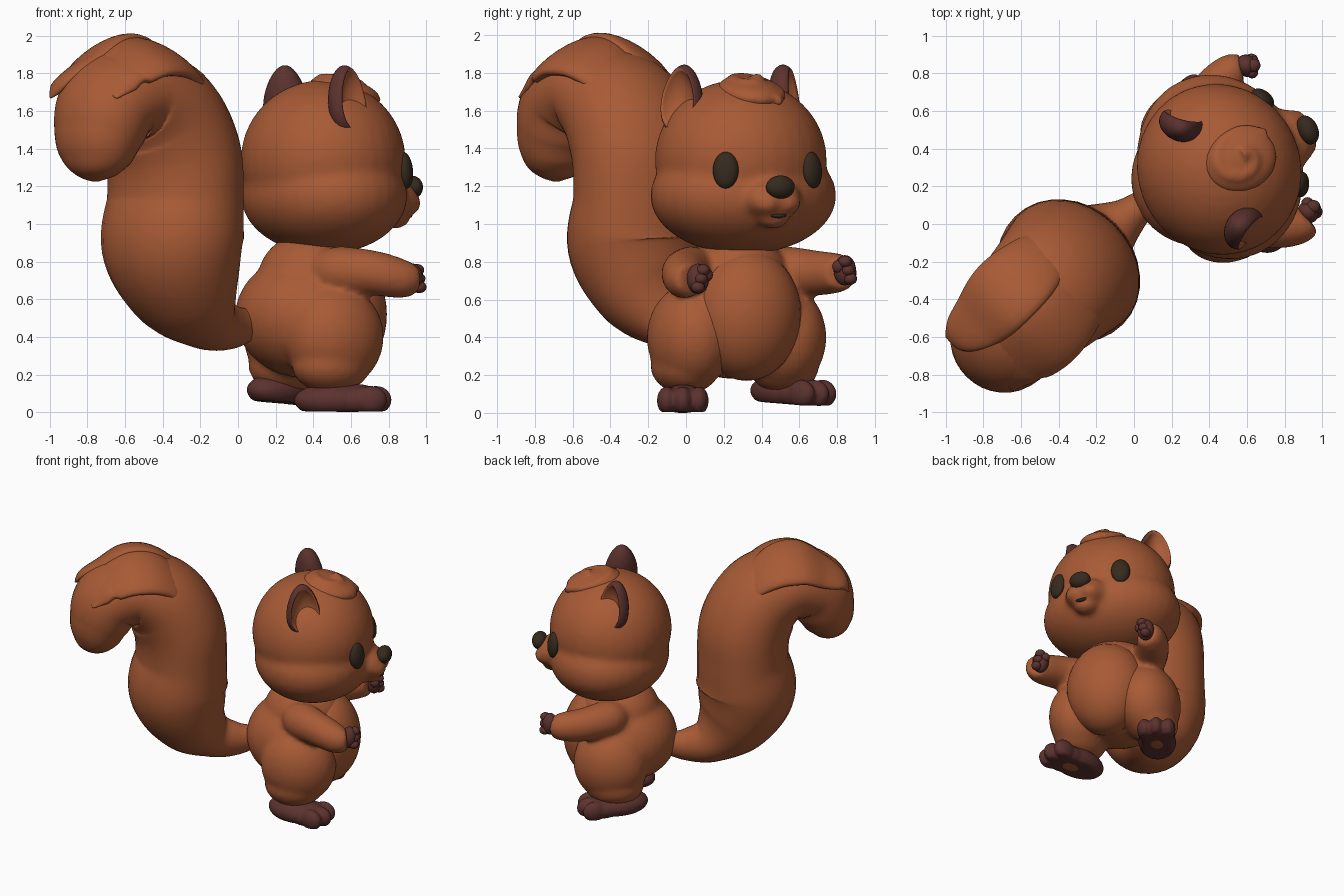
import bpy, bmesh, math
from mathutils import Matrix, Vector

cube = bpy.data.objects.get("Cube")
if cube:
    bpy.data.objects.remove(cube)


def material(name, rgb):
    m = bpy.data.materials.new(name)
    m.use_nodes = True
    m.diffuse_color = (*rgb, 1)
    m.node_tree.nodes["Principled BSDF"].inputs["Base Color"].default_value = (*rgb, 1)
    return m


FUR = material("russet_fur", (0.39, 0.103, 0.036))
DARK = material("dark_brown", (0.105, 0.032, 0.028))
BLACK = material("eye_brown_black", (0.036, 0.023, 0.013))

# Local frames: x forward, y to the animal's left, z up
BODY = Matrix.Translation((0.43, 0.28, 0)) @ Matrix.Rotation(math.radians(24), 4, "Z")
TAIL = Matrix.Rotation(math.radians(45), 4, "Z")


def finish(name, bm, mats, frame=BODY, voxel=0, smooth=6):
    bmesh.ops.recalc_face_normals(bm, faces=bm.faces)
    bm.transform(frame)
    for f in bm.faces:
        f.smooth = True
    me = bpy.data.meshes.new(name)
    bm.to_mesh(me)
    bm.free()
    for m in mats:
        me.materials.append(m)
    ob = bpy.data.objects.new(name, me)
    bpy.context.collection.objects.link(ob)
    if voxel:
        r = ob.modifiers.new("blend", "REMESH")
        r.mode = "VOXEL"
        r.voxel_size = voxel
        r.use_smooth_shade = True
        s = ob.modifiers.new("soften", "SMOOTH")
        s.factor = 0.5
        s.iterations = smooth
    return ob


def blob(bm, centre, radii, turn=0, tilt=0):
    m = (Matrix.Translation(centre) @ Matrix.Rotation(turn, 4, "Z")
         @ Matrix.Rotation(tilt, 4, "Y") @ Matrix.Diagonal((*radii, 1)))
    bmesh.ops.create_uvsphere(bm, u_segments=32, v_segments=20, radius=1, matrix=m)


def catmull(p, t):
    i = min(int(t), len(p) - 2)
    f = t - i
    a, b, c, d = (p[max(0, min(len(p) - 1, i + k))] for k in (-1, 0, 1, 2))
    return [0.5 * (2 * q + (r - o) * f + (2 * o - 5 * q + 4 * r - s) * f * f
                   + (3 * q - o - 3 * r + s) * f ** 3) for o, q, r, s in zip(a, b, c, d)]


def sweep(bm, pts, side=(0, 1, 0), seg=32, steps=8):
    """Oval tube through points (x, y, z, half width along side, half thickness)."""
    n = (len(pts) - 1) * steps
    samples = [catmull(pts, i / steps) for i in range(n + 1)]
    rings = []
    for i, s in enumerate(samples):
        t = (Vector(samples[min(n, i + 1)][:3]) - Vector(samples[max(0, i - 1)][:3])).normalized()
        across = Vector(side)
        across = (across - t * across.dot(t)).normalized()
        up = t.cross(across)
        rings.append([bm.verts.new(Vector(s[:3]) + across * s[3] * math.cos(a) + up * s[4] * math.sin(a))
                      for a in (math.tau * k / seg for k in range(seg))])
    for r0, r1 in zip(rings, rings[1:]):
        for k in range(seg):
            bm.faces.new((r0[k], r0[(k + 1) % seg], r1[(k + 1) % seg], r1[k]))
    bm.faces.new(rings[0])
    bm.faces.new(rings[-1])


# Torso, thighs and arms blended together
bm = bmesh.new()
blob(bm, (-0.07, 0, 0.51), (0.385, 0.37, 0.33))
blob(bm, (-0.04, 0, 0.71), (0.29, 0.28, 0.25))
for s in (1, -1):
    blob(bm, (-0.03, 0.27 * s, 0.40), (0.27, 0.22, 0.28))
    blob(bm, (-0.055, 0.285 * s, 0.25), (0.215, 0.18, 0.15))
    lift = 0.015 * s
    sweep(bm, [(-0.10, 0.18 * s, 0.75, 0.08, 0.08), (-0.02, 0.26 * s, 0.75, 0.13, 0.13),
               (0.14, 0.38 * s, 0.74, 0.12, 0.12), (0.28, 0.44 * s, 0.725 + lift, 0.105, 0.105),
               (0.35, 0.43 * s, 0.725 + lift, 0.085, 0.085)], side=(0, 0, 1))
finish("torso", bm, [FUR], voxel=0.02)

# Rounded belly panel
bm = bmesh.new()
blob(bm, (0.10, 0, 0.52), (0.265, 0.295, 0.35))
finish("belly", bm, [FUR])

# Head with cheeks and muzzle
bm = bmesh.new()
blob(bm, (0.025, 0.0, 1.34), (0.435, 0.46, 0.425))
blob(bm, (0.035, 0.01, 1.15), (0.43, 0.505, 0.31))
blob(bm, (0.44, 0, 1.13), (0.11, 0.16, 0.11))
for s in (1, -1):
    blob(bm, (0.485, 0.055 * s, 1.11), (0.08, 0.08, 0.065))
blob(bm, (0.44, 0, 1.025), (0.08, 0.085, 0.05))
finish("head", bm, [FUR], voxel=0.02, smooth=9)

# Nose, eyes and mouth
bm = bmesh.new()
blob(bm, (0.54, 0, 1.195), (0.055, 0.08, 0.062))
finish("nose", bm, [BLACK])
for s, label in ((1, "left"), (-1, "right")):
    bm = bmesh.new()
    blob(bm, (0.39, 0.25 * s, 1.285), (0.042, 0.068, 0.097), turn=0.5 * s, tilt=-0.1)
    finish(label + "_eye", bm, [BLACK])
bm = bmesh.new()
sweep(bm, [(0.48, -0.08, 1.055, 0.015, 0.006), (0.515, 0, 1.042, 0.024, 0.012),
           (0.485, 0.07, 1.06, 0.015, 0.006)], side=(1, 0, 0), seg=12)
finish("mouth", bm, [BLACK])

# Cupped ears opening outward: dark shell with a fur-coloured hollow
for s, label, x, y, turn in ((1, "left", -0.06, 0.30, 0.9), (-1, "right", 0.015, -0.335, 1.05)):
    bm = bmesh.new()
    bmesh.ops.create_uvsphere(bm, u_segments=40, v_segments=24, radius=1,
                              matrix=Matrix.Rotation(math.pi / 2, 4, "Y"))
    for f in bm.faces:
        f.material_index = 1 if f.calc_center_median().x > 0.55 else 0
    for v in bm.verts:
        if v.co.x > 0.5:
            v.co.x = 0.5 - (v.co.x - 0.5) * 1.6
        v.co.y *= 1 - 0.22 * v.co.z
    bm.transform(Matrix.Translation((x, y, 1.655)) @ Matrix.Rotation(turn * s, 4, "Z")
                 @ Matrix.Rotation(-0.12, 4, "Y") @ Matrix.Diagonal((0.09, 0.12, 0.19, 1)))
    finish(label + "_ear", bm, [DARK, FUR])

# Swirled hair tuft on the crown
bm = bmesh.new()
blob(bm, (0.15, 0, 1.70), (0.20, 0.17, 0.075), tilt=0.25)
swirl = []
for i in range(10):
    a, r = 0.8 * i + 0.4, 0.18 - 0.017 * i
    swirl.append((0.155 + r * math.cos(a), r * 0.85 * math.sin(a),
                  1.70 + 0.008 * i - 0.32 * r * math.cos(a), 0.035, 0.042))
sweep(bm, swirl, side=(0, 0, 1), seg=14, steps=4)
finish("hair_tuft", bm, [FUR], voxel=0.014, smooth=3)

# Hands with small rounded fingers
for s, label, x, y, z in ((1, "left", 0.38, 0.445, 0.755), (-1, "right", 0.365, -0.40, 0.71)):
    bm = bmesh.new()
    blob(bm, (x, y, z), (0.055, 0.06, 0.08))
    for k in (-1, 0, 1):
        blob(bm, (x + 0.035, y - 0.015 * k * s, z + 0.045 * k), (0.038, 0.036, 0.032))
    blob(bm, (x + 0.015, y - 0.045 * s, z + 0.02), (0.032, 0.032, 0.035))
    finish(label + "_hand", bm, [DARK])

# Feet with three toes, flattened underneath, and sole pads
for s, label, x, lift, pitch in ((1, "left", -0.05, 0.045, 0.06), (-1, "right", 0.0, 0.0, 0.0)):
    foot = (BODY @ Matrix.Translation((x, 0.325 * s, lift))
            @ Matrix.Rotation(math.radians(24) * s, 4, "Z") @ Matrix.Rotation(pitch, 4, "Y"))
    bm = bmesh.new()
    blob(bm, (-0.05, 0, 0.062), (0.215, 0.135, 0.095))
    blob(bm, (0.06, 0, 0.06), (0.16, 0.13, 0.09))
    for k in (-1, 0, 1):
        blob(bm, (0.17 - 0.025 * abs(k), 0.085 * k, 0.065), (0.085, 0.052, 0.075))
    for v in bm.verts:
        v.co.z = max(v.co.z, 0.004)
    finish(label + "_foot", bm, [DARK], foot, voxel=0.012, smooth=2)
    bm = bmesh.new()
    blob(bm, (0.02, 0, 0.004), (0.065, 0.045, 0.004))
    finish(label + "_sole_pad", bm, [FUR], foot)

# Bushy S-shaped tail
bm = bmesh.new()
W = 0.07
sweep(bm, [(0.14, 0.04, 0.47, 0.07, 0.08), (0.0, 0.05, 0.455, 0.11, 0.12), (-0.16, W, 0.49, 0.20, 0.165),
           (-0.32, W, 0.64, 0.32, 0.28), (-0.42, W, 0.88, 0.40, 0.355), (-0.40, W, 1.14, 0.40, 0.325),
           (-0.42, W, 1.38, 0.395, 0.325), (-0.54, W, 1.59, 0.37, 0.305), (-0.74, W, 1.69, 0.335, 0.26),
           (-0.92, 0.06, 1.62, 0.295, 0.25), (-0.99, 0.055, 1.47, 0.26, 0.22),
           (-1.015, 0.05, 1.34, 0.205, 0.17), (-1.02, 0.05, 1.26, 0.115, 0.10),
           (-1.02, 0.05, 1.225, 0.015, 0.015)])
finish("tail", bm, [FUR], TAIL)

# Pointed fur locks wrapping over both sides of the tail's crest
for name, s, tip, end, drop in (("left_tail_lock", 1, 0.28, -1.13, 0.0),
                                ("right_tail_lock", -1, -0.17, -1.08, 0.02)):
    bm = bmesh.new()
    y = W + 0.16 * s
    sweep(bm, [(-0.28, y, 1.44, 0.05, 0.02), (-0.42, y, 1.73 - drop, 0.14, 0.05),
               (-0.60, y, 1.88 - drop, 0.20, 0.06), (-0.78, y, 1.905 - drop, 0.21, 0.06),
               (-0.95, y, 1.82 - drop, 0.17, 0.05), (end + 0.05, (y + tip) / 2, 1.74 - drop, 0.10, 0.035),
               (end, tip, 1.67, 0.005, 0.005)], side=(0, 1, -0.45 * s), seg=24)
    finish(name, bm, [FUR], TAIL)
